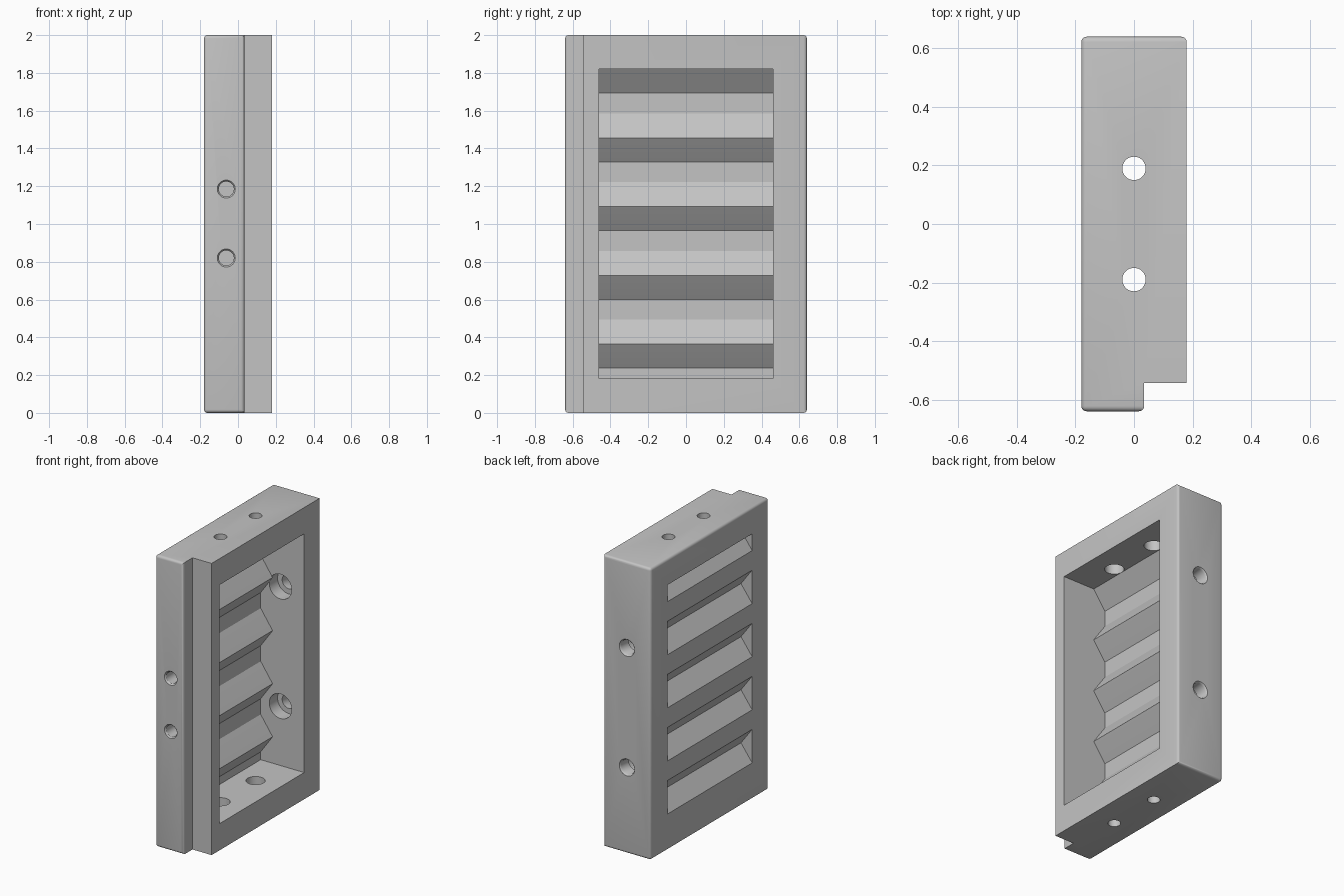
import bpy, bmesh, math
from mathutils import Vector

if "Cube" in bpy.data.objects:
    bpy.data.objects.remove(bpy.data.objects["Cube"], do_unlink=True)

X, Y, Z = 0.18, 0.64, 2.0        # half depth, half width, height
WIN = 0.46                       # half width of the window
Z0, Z1 = 0.183, 1.82             # window bottom and top

grey = bpy.data.materials.new("plain grey")
grey.use_nodes = True
colour = (0.55, 0.55, 0.55, 1)
grey.diffuse_color = colour
grey.node_tree.nodes["Principled BSDF"].inputs["Base Color"].default_value = colour


def finish(name, bm):
    bmesh.ops.recalc_face_normals(bm, faces=bm.faces)
    mesh = bpy.data.meshes.new(name)
    bm.to_mesh(mesh)
    bm.free()
    obj = bpy.data.objects.new(name, mesh)
    mesh.materials.append(grey)
    bpy.context.collection.objects.link(obj)
    return obj


def extrude(points, offset):
    bm = bmesh.new()
    face = bm.faces.new([bm.verts.new(p) for p in points])
    out = bmesh.ops.extrude_face_region(bm, geom=[face])
    moved = [v for v in out["geom"] if isinstance(v, bmesh.types.BMVert)]
    bmesh.ops.translate(bm, verts=moved, vec=offset)
    bmesh.ops.recalc_face_normals(bm, faces=bm.faces)
    return bm


def activate(obj):
    bpy.ops.object.select_all(action="DESELECT")
    obj.select_set(True)
    bpy.context.view_layer.objects.active = obj


def cut(obj, cutter):
    cutter.hide_render = True
    mod = obj.modifiers.new("cut", "BOOLEAN")
    mod.operation, mod.solver, mod.object = "DIFFERENCE", "EXACT", cutter
    activate(obj)
    bpy.ops.object.modifier_apply(modifier=mod.name)
    bpy.data.objects.remove(cutter, do_unlink=True)


def drill(start, direction, profile, sides=40):
    """Stepped round cutter; profile holds (depth, radius) pairs."""
    turn = Vector(direction).to_track_quat("Z", "Y")
    bm = bmesh.new()
    rings = []
    for depth, r in profile:
        angles = [2 * math.pi * i / sides for i in range(sides)]
        rings.append([bm.verts.new(Vector(start) + turn @ Vector(
            (r * math.cos(a), r * math.sin(a), depth))) for a in angles])
    for a, b in zip(rings, rings[1:]):
        for i in range(sides):
            j = (i + 1) % sides
            bm.faces.new((a[i], a[j], b[j], b[i]))
    bm.faces.new(rings[0])
    bm.faces.new(rings[-1])
    return finish("hole_cutter", bm)


# Frame: block with a rebate along one long edge, rounded outer edges
step_x, step_y = 0.035, -0.543
outline = [(-X, -Y), (step_x, -Y), (step_x, step_y), (X, step_y), (X, Y), (-X, Y)]
bm = extrude([(x, y, 0) for x, y in outline], (0, 0, Z))


def on_outside(edge):
    a, b = (v.co for v in edge.verts)
    return any(abs(a[k] - s) < 1e-4 and abs(b[k] - s) < 1e-4
               for k, s in ((0, -X), (1, -Y), (1, Y)))


bmesh.ops.bevel(bm, geom=[e for e in bm.edges if on_outside(e)],
                offset=0.018, segments=4, profile=0.5, affect="EDGES")
frame = finish("frame", bm)

# Window through the frame
window = [(-1, -WIN, Z0), (-1, WIN, Z0), (-1, WIN, Z1), (-1, -WIN, Z1)]
cut(frame, finish("window_cutter", extrude(window, (2, 0, 0))))

# Counterbored screw holes in the top, bottom and back walls
end_hole = [(-0.02, 0.04), (0.09, 0.04), (0.09, 0.06), (0.2, 0.06)]
side_hole = [(-0.01, 0.068), (0.004, 0.054), (0.012, 0.05), (0.09, 0.05),
             (0.09, 0.085), (0.2, 0.085)]
for y in (-0.19, 0.19):
    cut(frame, drill((0, y, Z), (0, 0, -1), end_hole))
    cut(frame, drill((0, y, 0), (0, 0, 1), end_hole))
for z in (0.59, 1.41):
    cut(frame, drill((0, Y, z), (0, -1, 0), side_hole))

# Blind holes in the front edge
blind_hole = [(-0.01, 0.057), (0.004, 0.044), (0.01, 0.04), (0.14, 0.04)]
for z in (0.82, 1.185):
    cut(frame, drill((-0.062, -Y, z), (0, 1, 0), blind_hole))

# Corrugated panel: chevron ridges between flat webs, even thickness
pitch, ridge_x, web_x, apex_x = 0.364, -0.06, -0.15, -0.095
front, back = [(web_x, Z0)], [(-X, Z0)]
for i in range(5):
    z = 0.364 + i * pitch
    front.append((web_x, z - 0.127))
    back.append((-X, z - 0.115))
    if i == 4:                     # half ridge under the top wall
        front.append((ridge_x, Z1))
        back.append((apex_x, Z1))
        break
    front += [(ridge_x - 0.005, z - 0.008), (ridge_x, z), (ridge_x - 0.005, z + 0.008),
              (web_x, z + 0.13)]
    back += [(apex_x, z), (-X, z + 0.115)]
section = [(x, -WIN, z) for x, z in front + back[::-1]]
panel = finish("corrugated_panel", extrude(section, (0, 2 * WIN, 0)))

for obj in (frame, panel):
    activate(obj)
    bpy.ops.object.shade_smooth_by_angle(angle=math.radians(30))
